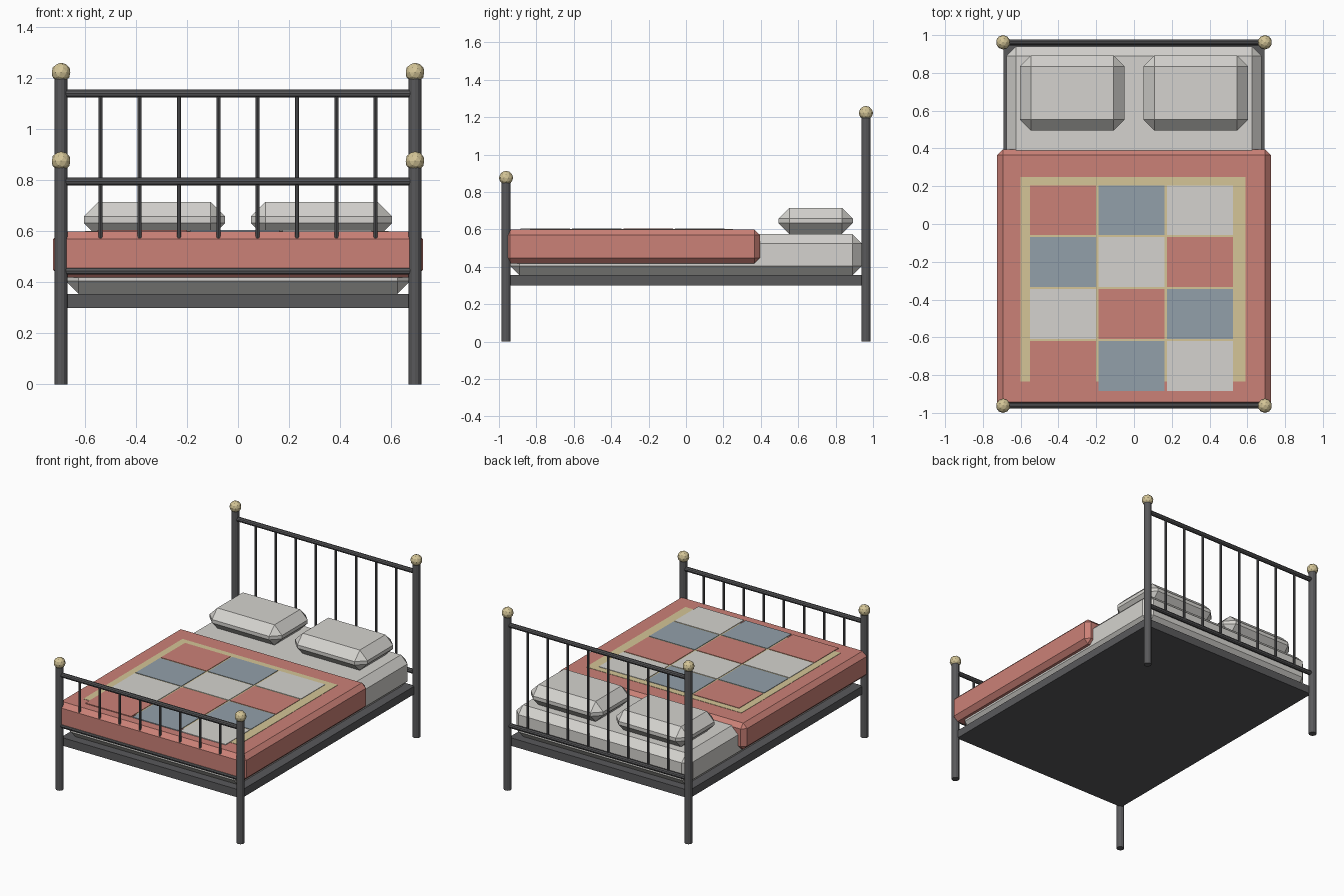
import bpy
from math import pi

default = bpy.data.objects.get("Cube")
if default:
    bpy.data.objects.remove(default, do_unlink=True)


def material(name, rgb):
    mat = bpy.data.materials.new(name)
    mat.use_nodes = True
    color = (*rgb, 1)
    mat.diffuse_color = color
    mat.node_tree.nodes["Principled BSDF"].inputs["Base Color"].default_value = color
    return mat


iron = material("dark iron", (0.1, 0.1, 0.105))
brass = material("pale brass", (0.66, 0.56, 0.31))
linen = material("linen white", (0.66, 0.65, 0.62))
red = material("quilt red", (0.60, 0.22, 0.185))
blue = material("patch blue", (0.29, 0.35, 0.40))


def finish(name, mat):
    ob = bpy.context.object
    ob.name = name
    ob.data.materials.append(mat)
    return ob


def box(name, mat, x, y, z, bevel=0):
    """Box from (min, max) ranges, with optional chamfered edges."""
    bpy.ops.mesh.primitive_cube_add(size=1)
    ob = finish(name, mat)
    for vert in ob.data.vertices:
        for axis, (low, high) in enumerate((x, y, z)):
            vert.co[axis] = high if vert.co[axis] > 0 else low
    if bevel:
        mod = ob.modifiers.new("chamfer", "BEVEL")
        mod.width = bevel
        mod.segments = 1
    return ob


def upright(name, x, y, low, high, radius, sides):
    bpy.ops.mesh.primitive_cylinder_add(vertices=sides, radius=radius, depth=high - low,
                                        location=(x, y, (low + high) / 2))
    return finish(name, iron)


def rail(name, y, z, radius):
    bpy.ops.mesh.primitive_cylinder_add(vertices=10, radius=radius, depth=2 * POST_X,
                                        location=(0, y, z), rotation=(0, pi / 2, 0))
    return finish(name, iron)


POST_X, POST_Y = 0.693, 0.962
RAIL_LOW = 0.445

# Headboard and footboard: posts, ball finials, two rails and spindles
for end, y, ball_z, rail_z in (("head", POST_Y, 1.222, 1.14),
                               ("foot", -POST_Y, 0.875, 0.795)):
    for side, x in (("left", POST_X), ("right", -POST_X)):
        upright(f"{end}_{side}_post", x, y, 0, ball_z - 0.02, 0.025, 12)
        bpy.ops.mesh.primitive_ico_sphere_add(subdivisions=2, radius=0.038,
                                              location=(x, y, ball_z))
        finish(f"{end}_{side}_finial", brass)
    rail(f"{end}_top_rail", y, rail_z, 0.016)
    rail(f"{end}_lower_rail", y, RAIL_LOW, 0.016)
    for i in range(8):
        upright(f"{end}_spindle_{i + 1}", (i - 3.5) * 0.154, y, RAIL_LOW, rail_z, 0.008, 8)

# Base, mattress and quilt
box("bed_base", iron, (-0.69, 0.69), (-0.95, 0.95), (0.30, 0.355))
box("mattress", linen, (-0.675, 0.675), (-0.94, 0.94), (0.355, 0.575), 0.05)
box("quilt", red, (-0.724, 0.724), (-0.972, 0.395), (0.418, 0.6), 0.03)

# Pillows
for side, x in (("left", 0.327), ("right", -0.327)):
    box(f"{side}_pillow", linen, (x - 0.277, x + 0.277), (0.495, 0.892), (0.575, 0.715), 0.058)

# Patchwork: backing panel with a diagonal colour sequence of patches
box("patchwork_backing", brass, (-0.6, 0.59), (-0.835, 0.25), (0.595, 0.602))
patch_colors = (red, blue, linen)
for row in range(4):
    for col in range(3):
        x, y = -0.375 + col * 0.362, 0.073 - row * 0.275
        box(f"patch_{row + 1}_{col + 1}", patch_colors[(row + col) % 3],
            (x - 0.175, x + 0.175), (y - 0.132, y + 0.132), (0.597, 0.605))
